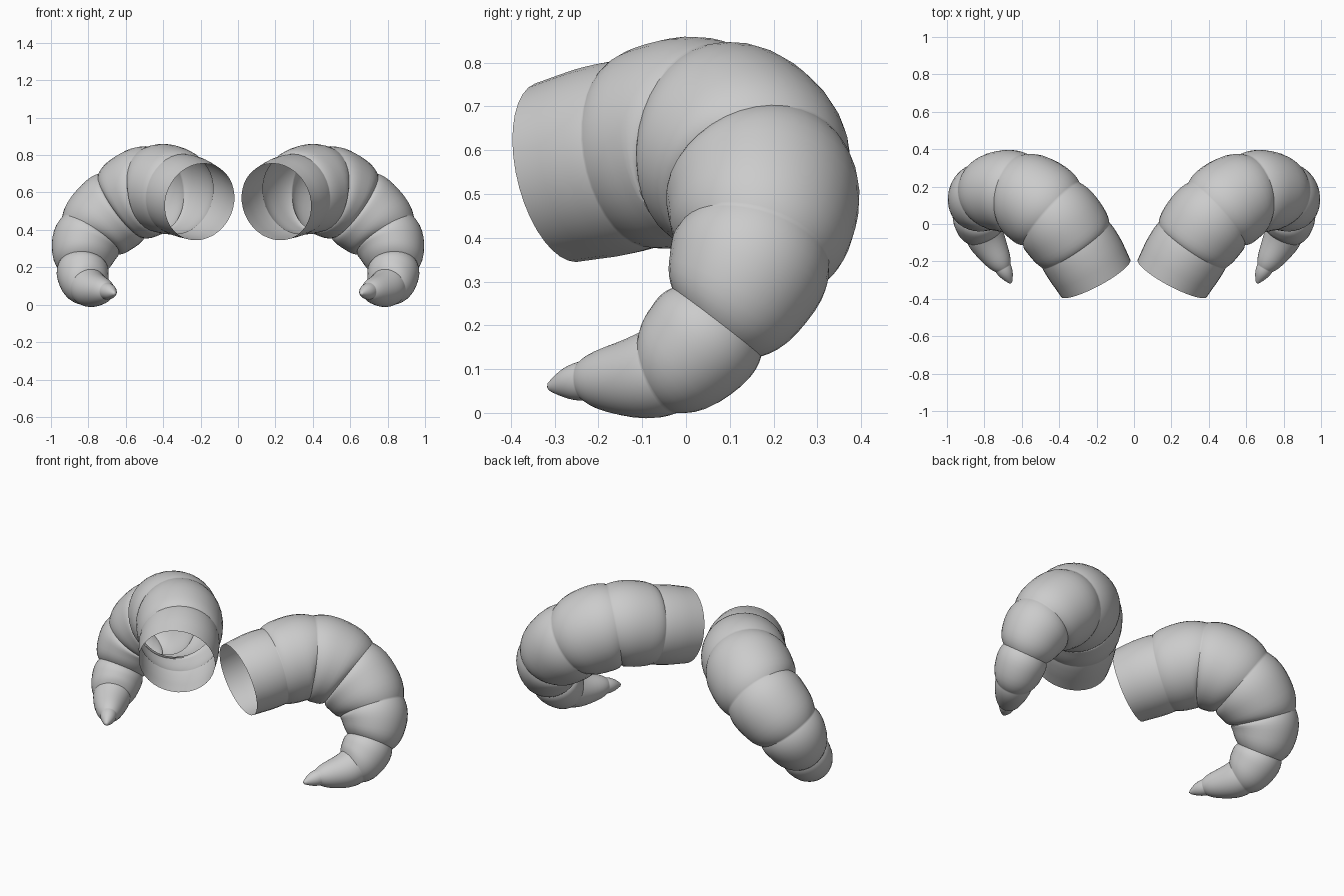
import bpy, bmesh, math
from mathutils import Vector

if "Cube" in bpy.data.objects:
    bpy.data.objects.remove(bpy.data.objects["Cube"])

SIDES, STEPS = 36, 12

# Groove stations: x, y, z, groove radius, bulge of the segment that follows
STATIONS = [
    (0.205, -0.29, 0.55, 0.210, 0.006),
    (0.312, -0.112, 0.592, 0.217, 0.016),
    (0.442, 0.055, 0.622, 0.225, 0.024),
    (0.622, 0.168, 0.53, 0.210, 0.022),
    (0.79, 0.155, 0.373, 0.178, 0.022),
    (0.832, 0.07, 0.207, 0.128, 0.020),
    (0.80, -0.058, 0.095, 0.102, 0.010),
    (0.70, -0.235, 0.073, 0.045, 0.004),
    (0.66, -0.312, 0.06, 0.010, 0.0),
]

horn_mat = bpy.data.materials.new("horn_grey")
horn_mat.diffuse_color = (0.6, 0.6, 0.6, 1)
horn_mat.use_nodes = True
horn_mat.node_tree.nodes["Principled BSDF"].inputs["Base Color"].default_value = horn_mat.diffuse_color


def spline(p0, p1, p2, p3, t):
    """Catmull-Rom position and tangent."""
    pos = 0.5 * (2 * p1 + (p2 - p0) * t + (2 * p0 - 5 * p1 + 4 * p2 - p3) * t ** 2
                 + (3 * p1 - p0 - 3 * p2 + p3) * t ** 3)
    tan = 0.5 * ((p2 - p0) + 2 * (2 * p0 - 5 * p1 + 4 * p2 - p3) * t
                 + 3 * (3 * p1 - p0 - 3 * p2 + p3) * t ** 2)
    return pos, tan.normalized()


def horn_rings():
    """Centre, direction and radius of every ring from the open base to the tip."""
    pts = [Vector(s[:3]) for s in STATIONS]
    pts = [pts[0] - Vector((0.085, 0.18, 0.045))] + pts + [2 * pts[-1] - pts[-2]]
    rings = []
    for i in range(len(STATIONS) - 1):
        r0, bulge, r1 = STATIONS[i][3], STATIONS[i][4], STATIONS[i + 1][3]
        for k in range(STEPS):
            t = 0.5 - 0.5 * math.cos(math.pi * k / STEPS)   # denser at the grooves
            swell = 1 - abs(2 * t - 1) ** 3
            if i == 0 and t < 0.5:
                swell = 2 * t                               # straight flared base
            pos, tan = spline(*pts[i:i + 4], t)
            rings.append((pos, tan, r0 + (r1 - r0) * t + bulge * swell))
    rings.append((pts[-2], (pts[-2] - pts[-3]).normalized(), STATIONS[-1][3]))
    return rings


def build_horn(name, side):
    bm = bmesh.new()
    prev, axis = None, Vector((0, 0, 1))
    for pos, tan, r in horn_rings():
        axis = (axis - tan * axis.dot(tan)).normalized()
        other = tan.cross(axis)
        ring = []
        for k in range(SIDES):
            a = 2 * math.pi * k / SIDES
            p = pos + (axis * math.cos(a) + other * math.sin(a)) * r
            ring.append(bm.verts.new((p.x * side, p.y, p.z)))
        if prev:
            for k in range(SIDES):
                n = (k + 1) % SIDES
                bm.faces.new((prev[k], prev[n], ring[n], ring[k]))
        prev = ring
    # Rounded tip
    tip = pos + tan * 0.006
    tip_vert = bm.verts.new((tip.x * side, tip.y, tip.z))
    for k in range(SIDES):
        bm.faces.new((prev[k], prev[(k + 1) % SIDES], tip_vert))
    if side < 0:
        bmesh.ops.reverse_faces(bm, faces=bm.faces[:])
    mesh = bpy.data.meshes.new(name)
    bm.to_mesh(mesh)
    bm.free()
    mesh.materials.append(horn_mat)
    obj = bpy.data.objects.new(name, mesh)
    bpy.context.collection.objects.link(obj)
    bpy.ops.object.select_all(action='DESELECT')
    obj.select_set(True)
    bpy.context.view_layer.objects.active = obj
    bpy.ops.object.shade_smooth_by_angle(angle=math.radians(40))


build_horn("right_horn", 1)
build_horn("left_horn", -1)
